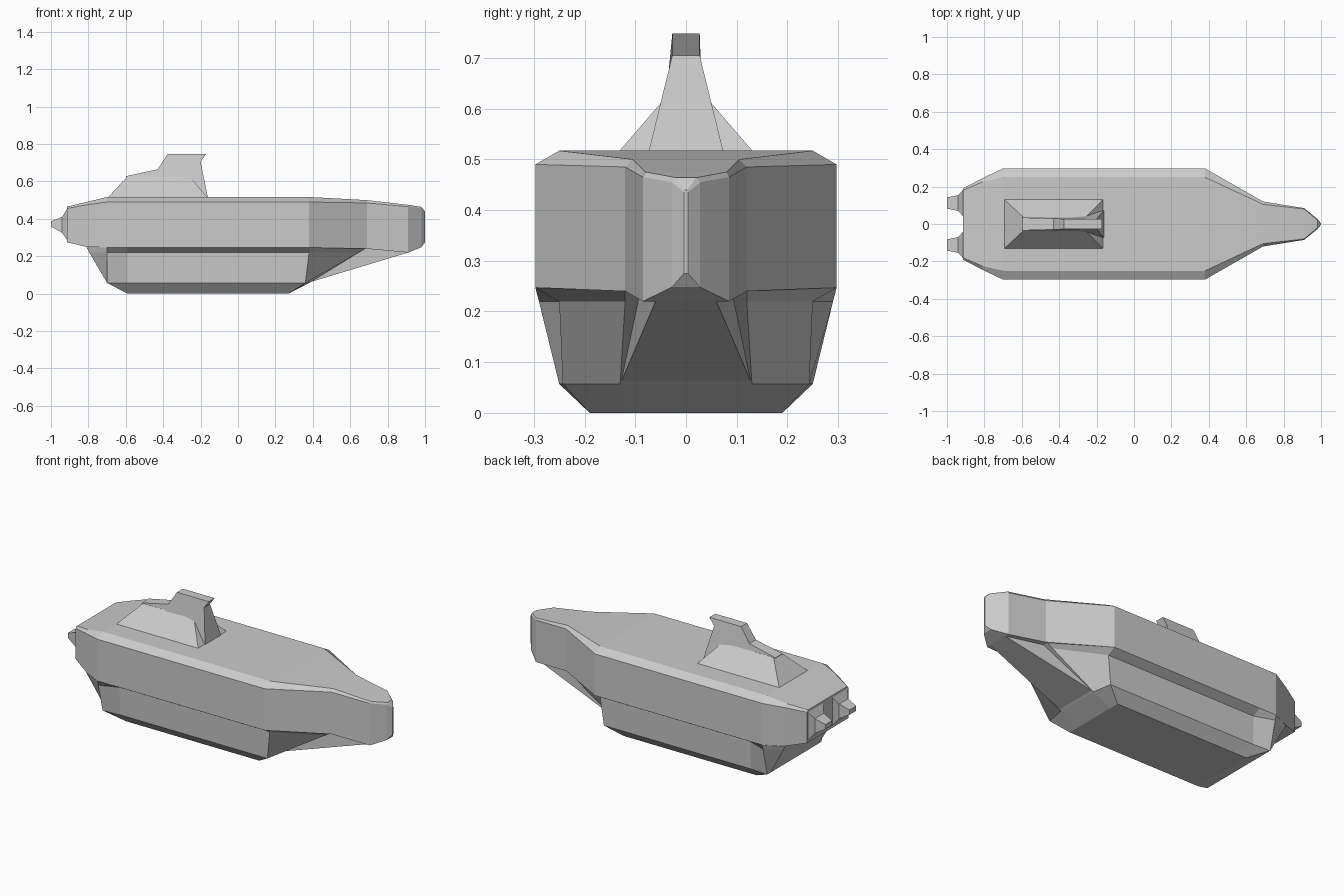
import bpy
import bmesh


def loft(name, rings):
    """Skin a list of equal-length closed rings and cap both ends."""
    bm = bmesh.new()
    rows = [[bm.verts.new(p) for p in ring] for ring in rings]
    n = len(rows[0])
    for a, b in zip(rows, rows[1:]):
        for i in range(n):
            j = (i + 1) % n
            bm.faces.new((a[i], a[j], b[j], b[i]))
    bm.faces.new(rows[0])
    bm.faces.new(rows[-1])
    bmesh.ops.remove_doubles(bm, verts=bm.verts, dist=0.0005)
    bmesh.ops.recalc_face_normals(bm, faces=bm.faces)
    mesh = bpy.data.meshes.new(name)
    bm.to_mesh(mesh)
    bm.free()
    obj = bpy.data.objects.new(name, mesh)
    bpy.context.collection.objects.link(obj)
    return obj


def both_sides(half):
    """Close a half ring by mirroring it across y = 0."""
    return half + [(x, -y, z) for x, y, z in reversed(half)]


# Upper hull and nose: x, side half width, deck half width, low, shoulder, deck
stations = [
    (-0.915, 0.19, 0.18, 0.275, 0.455, 0.465),
    (-0.81, 0.245, 0.225, 0.25, 0.475, 0.49),
    (-0.70, 0.297, 0.25, 0.247, 0.49, 0.517),
    (0.38, 0.297, 0.25, 0.247, 0.49, 0.517),
    (0.69, 0.12, 0.105, 0.24, 0.485, 0.50),
    (0.91, 0.085, 0.08, 0.22, 0.465, 0.475),
    (0.98, 0.028, 0.02, 0.248, 0.455, 0.464),
    (1.0, 0.004, 0.003, 0.275, 0.435, 0.44),
]
loft("upper_hull", [both_sides([(x, w, lo), (x, w, sh), (x, d, top)])
                    for x, w, d, lo, sh, top in stations])

# Lower hull: plan outlines stacked by height, with recessed sides
layers = [
    (0.247, [(-0.81, 0.245), (-0.70, 0.297), (-0.59, 0.297), (0.38, 0.297), (0.69, 0.12)]),
    (0.22, [(-0.795, 0.24), (-0.70, 0.29), (-0.59, 0.25), (0.38, 0.25), (0.645, 0.12)]),
    (0.057, [(-0.70, 0.22), (-0.70, 0.25), (-0.59, 0.243), (0.36, 0.243), (0.38, 0.13)]),
    (0.0, [(-0.59, 0.15), (-0.59, 0.19), (-0.50, 0.19), (0.27, 0.19), (0.27, 0.13)]),
]
loft("lower_hull", [both_sides([(x, y, z) for x, y in plan]) for z, plan in layers])

# Keel wedge rising to the nose
loft("bow_keel", [both_sides([(x, w, lo), (x, w, 0.26)])
                  for x, w, lo in ((0.37, 0.13, 0.057), (0.91, 0.06, 0.22))])

# Tower base on deck
loft("tower_base", [
    both_sides([(-0.70, 0.137, 0.51), (-0.16, 0.137, 0.51)]),
    both_sides([(-0.59, 0.035, 0.628), (-0.26, 0.035, 0.628)]),
])

# Tower sail with overhanging head: x, z, half thickness
sail = [(-0.60, 0.628, 0.033), (-0.43, 0.665, 0.03), (-0.375, 0.748, 0.027),
        (-0.17, 0.748, 0.027), (-0.20, 0.705, 0.027), (-0.16, 0.51, 0.075),
        (-0.50, 0.51, 0.05)]
loft("tower_sail", [[(x, s * w, z) for x, z, w in sail] for s in (-1, 1)])

# Twin stern thrusters: x, half width, low, high
thruster = [(-0.91, 0.075, 0.28, 0.46), (-0.94, 0.042, 0.325, 0.41),
            (-1.0, 0.03, 0.36, 0.387)]
for side, y in (("right", -0.112), ("left", 0.112)):
    loft(side + "_thruster",
         [[(x, y - w, lo), (x, y + w, lo), (x, y + w, hi), (x, y - w, hi)]
          for x, w, lo, hi in thruster])
